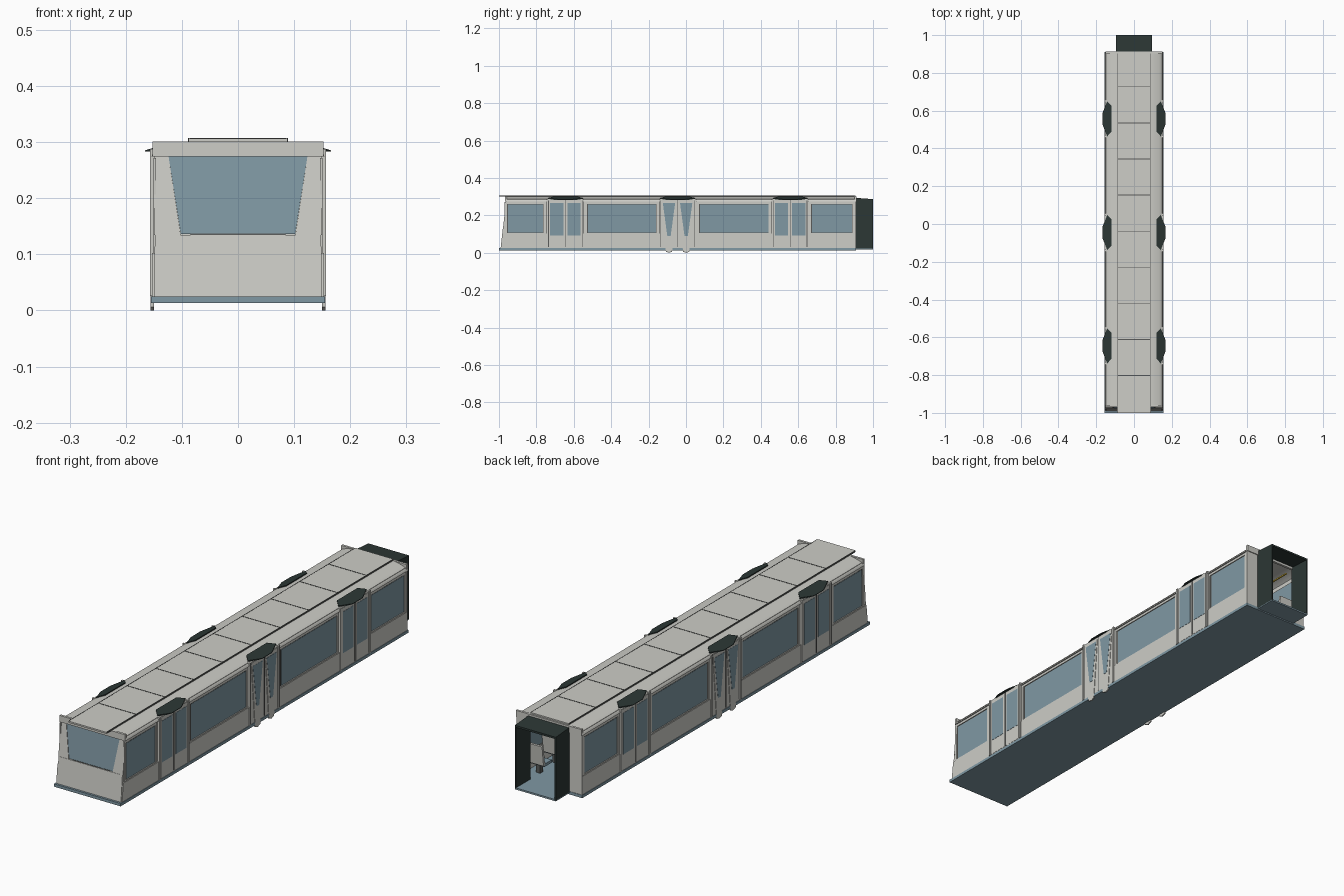
import bpy, bmesh, math
from mathutils import Vector

if "Cube" in bpy.data.objects:
    bpy.data.objects.remove(bpy.data.objects["Cube"])


def material(name, rgb):
    m = bpy.data.materials.new(name)
    m.diffuse_color = (*rgb, 1)
    m.use_nodes = True
    m.node_tree.nodes["Principled BSDF"].inputs["Base Color"].default_value = m.diffuse_color
    return m


GREY = material("light grey paint", (0.61, 0.61, 0.57))
SEAL = material("dark grey seal", (0.10, 0.105, 0.10))
BLUE = material("blue glass", (0.215, 0.315, 0.37))
DARK = material("dark rubber", (0.025, 0.038, 0.035))
YELLOW = material("yellow rail", (0.70, 0.48, 0.04))


def prism(name, rings, mat):
    """Closed solid skinned through rings of equal point count."""
    bm = bmesh.new()
    vs = [[bm.verts.new(p) for p in r] for r in rings]
    n = len(vs[0])
    bm.faces.new(vs[0])
    bm.faces.new(vs[-1])
    for a, b in zip(vs, vs[1:]):
        for i in range(n):
            j = (i + 1) % n
            bm.faces.new((a[i], a[j], b[j], b[i]))
    bmesh.ops.recalc_face_normals(bm, faces=bm.faces)
    me = bpy.data.meshes.new(name)
    bm.to_mesh(me)
    bm.free()
    me.materials.append(mat)
    ob = bpy.data.objects.new(name, me)
    bpy.context.collection.objects.link(ob)
    return ob


def box(name, x, y, z, mat):
    c = [(x[0], y[0]), (x[1], y[0]), (x[1], y[1]), (x[0], y[1])]
    return prism(name, [[(a, b, h) for a, b in c] for h in z], mat)


def side(name, pts, x0, x1, mat):
    """(y, z) outline extruded in x, on both sides of the car."""
    for s, tag in ((1, "right"), (-1, "left")):
        prism(f"{name}_{tag}", [[(s * x, y, z) for y, z in pts] for x in (x0, x1)], mat)


def rect(y0, y1, z0, z1):
    return [(y0, z0), (y1, z0), (y1, z1), (y0, z1)]


def side_frame(name, y0, y1, z0, z1, w, x0, x1, mat):
    for i, r in enumerate(((y0, y1, z0, z0 + w), (y0, y1, z1 - w, z1),
                           (y0, y0 + w, z0 + w, z1 - w), (y1 - w, y1, z0 + w, z1 - w))):
        side(f"{name}_{i}", rect(*r), x0, x1, mat)


def nose(z):
    return -0.988 + (z - 0.025) * 0.11


def front(name, pts, out, mat, depth=0.008):
    """(x, z) outline laid on the sloping nose."""
    prism(name, [[(x, nose(z) - out + d, z) for x, z in pts] for d in (0, depth)], mat)


# Floor slab and side walls
box("floor", (-0.155, 0.155), (-1, 0.91), (0.013, 0.025), BLUE)
side("lower_wall", [(nose(0.025), 0.025), (0.905, 0.025), (0.905, 0.102), (nose(0.102), 0.102)],
     0.145, 0.153, GREY)
side("upper_wall", [(nose(0.10), 0.10), (0.905, 0.10), (0.905, 0.287), (nose(0.287), 0.287)],
     0.142, 0.147, GREY)

# Side windows
for i, (a, b) in enumerate(((-0.952, -0.765), (-0.524, -0.16), (0.075, 0.44), (0.674, 0.888))):
    side(f"window_seal_{i}", rect(a - 0.005, b + 0.005, 0.104, 0.263), 0.1415, 0.148, SEAL)
    side(f"window_glass_{i}", rect(a, b, 0.108, 0.259), 0.141, 0.149, BLUE)
    side_frame(f"window_frame_{i}", a - 0.018, b + 0.012, 0.097, 0.272, 0.010, 0.146, 0.151, GREY)

# Doors with canopies above
for i, c in enumerate((-0.645, -0.045, 0.557)):
    side(f"door_panel_{i}", rect(c - 0.097, c + 0.097, 0.026, 0.286), 0.141, 0.1535, GREY)
    for e in (-1, 1):
        side(f"door_post_{i}_{e}", rect(c + e * 0.096 - 0.004, c + e * 0.096 + 0.004, 0.026, 0.288),
             0.145, 0.157, GREY)
        side(f"door_gap_{i}_{e}", rect(c + e * 0.090 - 0.0015, c + e * 0.090 + 0.0015, 0.03, 0.28),
             0.15, 0.154, SEAL)
        m = c + e * 0.046
        if i == 1:   # tapered leaves in the middle doorway
            side(f"door_leaf_{e}", [(m - 0.017, 0.006), (m, 0), (m + 0.017, 0.006),
                                    (m + 0.041, 0.283), (m - 0.041, 0.283)], 0.150, 0.1555, GREY)
            side(f"door_glass_{i}_{e}", [(m - 0.009, 0.09), (m + 0.009, 0.09),
                                         (m + 0.033, 0.267), (m - 0.033, 0.267)], 0.140, 0.1563, BLUE)
        else:
            side(f"door_leaf_{i}_{e}", rect(m - 0.042, m + 0.042, 0.028, 0.283), 0.150, 0.1545, GREY)
            side(f"door_glass_{i}_{e}", rect(m - 0.035, m + 0.035, 0.093, 0.267), 0.140, 0.1555, BLUE)
    side(f"door_split_{i}", rect(c - 0.0015, c + 0.0015, 0.03, 0.283), 0.15, 0.155, SEAL)
    hexa = [(0.118, -0.068), (0.142, -0.093), (0.166, -0.032),
            (0.166, 0.032), (0.142, 0.093), (0.118, 0.068)]
    for s, tag in ((1, "right"), (-1, "left")):
        prism(f"canopy_{i}_{tag}", [[(s * x, c + y, z0 - (x - 0.118) * k) for x, y in hexa]
                                    for z0, k in ((0.284, 0.02), (0.300, 0.31))], DARK)

# Curved roof, raised centre strip and seams
half = [(0.154, 0.274), (0.152, 0.281), (0.145, 0.287), (0.132, 0.292), (0.113, 0.297), (0.088, 0.301)]
inner = [(0.086, 0.295), (0.14, 0.281), (0.146, 0.274)]
outline = half + [(-x, z) for x, z in reversed(half)] + [(-x, z) for x, z in reversed(inner)] + inner
roof = prism("roof_shell", [[(x, y, z) for x, z in outline] for y in (-0.965, 0.908)], GREY)
roof.select_set(True)
bpy.context.view_layer.objects.active = roof
bpy.ops.object.shade_smooth_by_angle(angle=math.radians(35))
box("roof_strip", (-0.088, 0.088), (-1, 0.905), (0.300, 0.3065), GREY)
for i in range(9):
    y = -0.802 + i * 0.191
    box(f"roof_seam_{i}", (-0.086, 0.086), (y - 0.002, y + 0.002), (0.304, 0.3075), SEAL)
for s in (-1, 1):
    x = s * 0.088
    box(f"roof_edge_{s}", (x - 0.001, x + 0.001), (-0.995, 0.902), (0.300, 0.3072), SEAL)

# Nose: lower panel, windscreen, pillars and top fascia
front("nose_panel", [(-0.150, 0.025), (0.150, 0.025), (0.148, 0.134), (-0.148, 0.134)], 0.003, GREY)
front("windscreen", [(-0.102, 0.136), (0.102, 0.136), (0.124, 0.276), (-0.124, 0.276)], 0, BLUE)
front("windscreen_seal", [(-0.085, 0.133), (0.085, 0.133), (0.085, 0.137), (-0.085, 0.137)], 0.001, SEAL)
for s in (-1, 1):
    front(f"nose_pillar_{s}", [(s * 0.102, 0.134), (s * 0.150, 0.134), (s * 0.150, 0.276),
                               (s * 0.124, 0.276)], 0.002, GREY)
box("front_fascia", (-0.152, 0.152), (-0.968, -0.958), (0.274, 0.301), GREY)

# Rear wall around the gangway
for s in (-1, 1):
    box(f"rear_wall_{s}", sorted((s * 0.093, s * 0.152)), (0.900, 0.908), (0.025, 0.285), GREY)
box("rear_fascia", (-0.152, 0.152), (0.902, 0.912), (0.274, 0.301), GREY)

# Open gangway tunnel
for s in (-1, 1):
    box(f"gangway_side_{s}", sorted((s * 0.090, s * 0.095)), (0.903, 1.0), (0.022, 0.283), DARK)
prism("gangway_top", [[(x, 0.903, 0.284), (x, 0.903, 0.294), (x, 1.0, 0.287), (x, 1.0, 0.279)]
                      for x in (-0.095, 0.095)], DARK)
box("gangway_floor", (-0.095, 0.095), (0.90, 1.0), (0.018, 0.025), BLUE)

# Interior: seat pairs between the doors and grab rails
for i, y in enumerate((-0.46, -0.34, -0.22, 0.14, 0.26, 0.38, 0.72, 0.83)):
    side(f"seat_base_{i}", rect(y - 0.025, y + 0.025, 0.065, 0.077), 0.06, 0.138, BLUE)
    side(f"seat_back_{i}", [(y + 0.02, 0.07), (y + 0.03, 0.07), (y + 0.04, 0.155), (y + 0.03, 0.155)],
         0.06, 0.138, GREY)
    side(f"seat_foot_{i}", rect(y - 0.01, y + 0.01, 0.025, 0.066), 0.09, 0.11, SEAL)
side("grab_rail", rect(-0.88, 0.88, 0.262, 0.267), 0.080, 0.085, YELLOW)
for i, y in enumerate((-0.75, -0.54, -0.15, 0.06, 0.45, 0.66)):
    side(f"grab_pole_{i}", rect(y - 0.0025, y + 0.0025, 0.025, 0.295), 0.080, 0.085, YELLOW)
